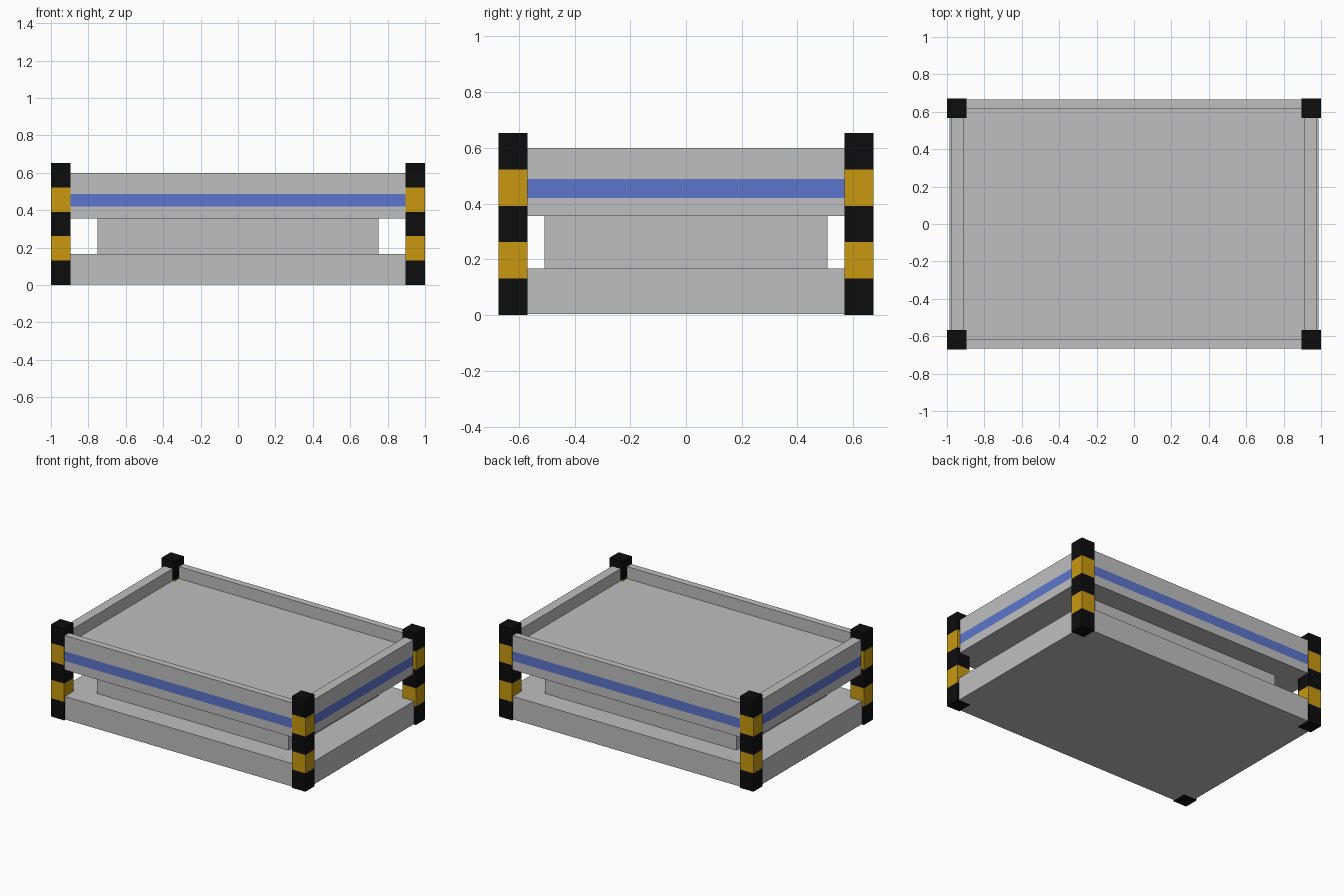
import bpy
import bmesh

default = bpy.data.objects.get("Cube")
if default:
    bpy.data.objects.remove(default, do_unlink=True)


def make_material(name, rgb):
    mat = bpy.data.materials.new(name)
    mat.use_nodes = True
    color = (*rgb, 1.0)
    mat.diffuse_color = color
    bsdf = mat.node_tree.nodes["Principled BSDF"]
    bsdf.inputs["Base Color"].default_value = color
    bsdf.inputs["Roughness"].default_value = 0.7
    return mat


GREY = make_material("light_grey", (0.52, 0.52, 0.52))
BLUE = make_material("stripe_blue", (0.11, 0.18, 0.61))
YELLOW = make_material("warning_yellow", (0.58, 0.315, 0.005))
BLACK = make_material("black", (0.004, 0.004, 0.004))


def stacked_block(name, rings, materials, bands=None, center=(0, 0)):
    """Closed block skinned through rectangular rings (half x, half y, z).
    bands gives the material index of the walls between successive rings."""
    bm = bmesh.new()
    loops = []
    for hx, hy, z in rings:
        corners = ((-hx, -hy), (hx, -hy), (hx, hy), (-hx, hy))
        loops.append([bm.verts.new((x, y, z)) for x, y in corners])
    bm.faces.new(loops[0][::-1])
    bm.faces.new(loops[-1])
    for i, (low, high) in enumerate(zip(loops, loops[1:])):
        for k in range(4):
            n = (k + 1) % 4
            face = bm.faces.new((low[k], low[n], high[n], high[k]))
            face.material_index = bands[i] if bands else 0
    bmesh.ops.recalc_face_normals(bm, faces=bm.faces)
    # End caps take the colour of the band they close
    if bands:
        bm.faces.ensure_lookup_table()
        bm.faces[0].material_index = bands[0]
        bm.faces[1].material_index = bands[-1]
    mesh = bpy.data.meshes.new(name)
    bm.to_mesh(mesh)
    bm.free()
    for mat in materials:
        mesh.materials.append(mat)
    obj = bpy.data.objects.new(name, mesh)
    obj.location = (*center, 0)
    bpy.context.collection.objects.link(obj)
    return obj


# Base slab and the narrower core that carries the tray
stacked_block("base", [(0.986, 0.663, z) for z in (0.004, 0.167)], [GREY])
stacked_block("core", [(0.752, 0.508, z) for z in (0.167, 0.356)], [GREY])

# Tray: striped outer wall, rim, inner wall, sunken floor
TX, TY, RIM_X, RIM_Y = 0.979, 0.665, 0.911, 0.617
tray_rings = [(TX, TY, z) for z in (0.356, 0.42, 0.488, 0.6)]
tray_rings += [(RIM_X, RIM_Y, z) for z in (0.6, 0.515)]
stacked_block("tray", tray_rings, [GREY, BLUE], bands=[0, 1, 0, 0, 0])

# Corner posts with five alternating bands
HALF, HEIGHT, COUNT = 0.052, 0.653, 5
post_rings = [(HALF, HALF, HEIGHT * i / COUNT) for i in range(COUNT + 1)]
for side, sx in (("left", 1), ("right", -1)):
    for end, sy in (("front", -1), ("back", 1)):
        stacked_block(f"{end}_{side}_post", post_rings, [BLACK, YELLOW],
                      bands=[i % 2 for i in range(COUNT)],
                      center=(sx * (1 - HALF), sy * (0.672 - HALF)))
